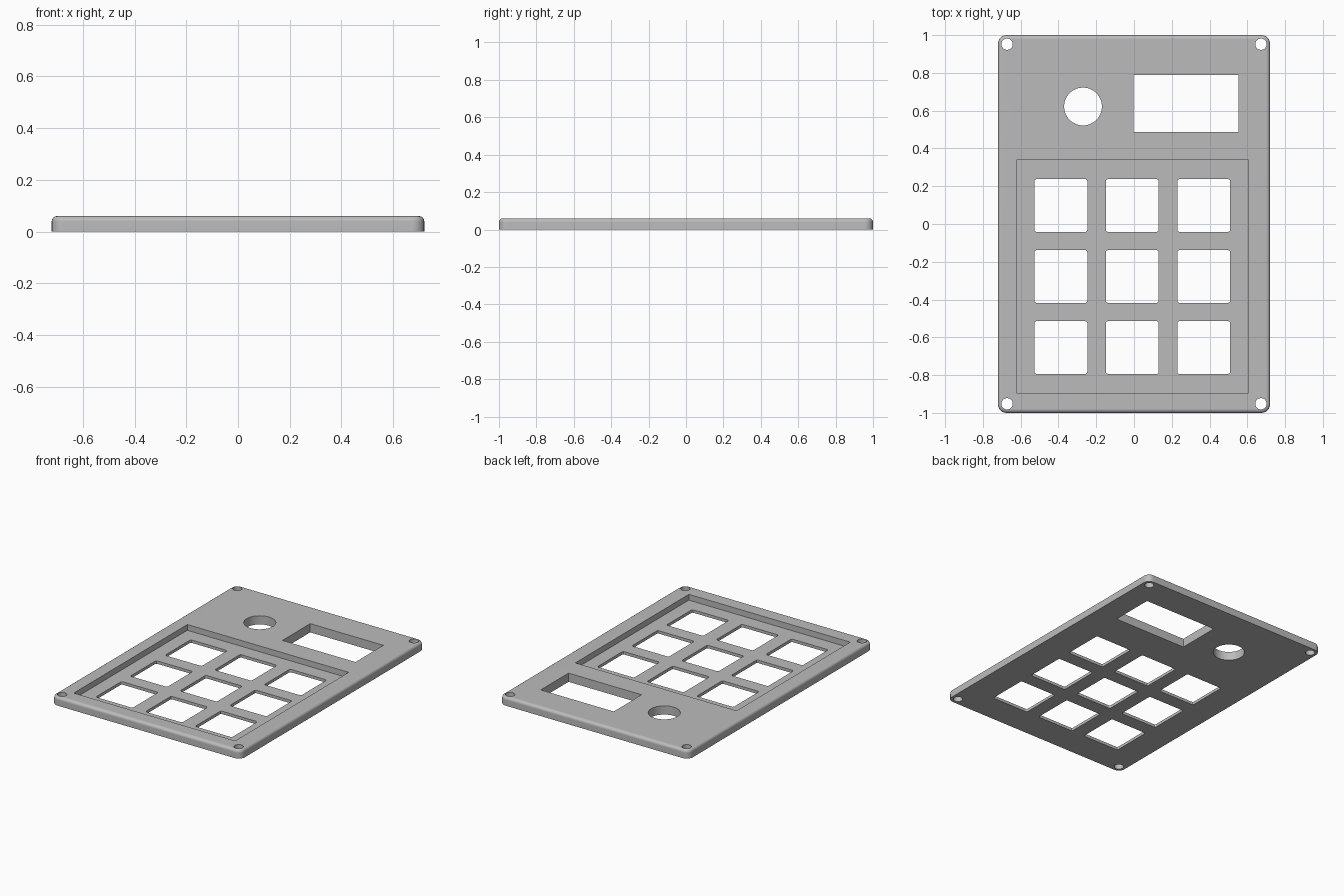
import bpy, bmesh, math

cube = bpy.data.objects.get("Cube")
if cube:
    bpy.data.objects.remove(cube, do_unlink=True)

grey = bpy.data.materials.new("plain grey")
grey.use_nodes = True
COLOUR = (0.5, 0.5, 0.5, 1)
grey.diffuse_color = COLOUR
grey.node_tree.nodes["Principled BSDF"].inputs["Base Color"].default_value = COLOUR

HEIGHT, FLOOR = 0.06, 0.02


def prism(name, x, y, w, d, z0, z1, r=0, seg=5, fillet=0):
    """Upright prism with rounded corners; a full radius makes a cylinder."""
    bm = bmesh.new()
    pts = []
    for i, (sx, sy) in enumerate([(1, 1), (-1, 1), (-1, -1), (1, -1)]):
        for k in range(seg + 1 if r else 1):
            a = math.pi / 2 * (i + k / seg)
            pts.append((x + sx * (w / 2 - r) + r * math.cos(a),
                        y + sy * (d / 2 - r) + r * math.sin(a), z0))
    base = bm.faces.new([bm.verts.new(p) for p in pts])
    bmesh.ops.remove_doubles(bm, verts=bm.verts, dist=1e-5)
    base = bm.faces[:][0]
    ext = bmesh.ops.extrude_face_region(bm, geom=[base], use_keep_orig=True)
    top = [g for g in ext["geom"] if isinstance(g, bmesh.types.BMVert)]
    bmesh.ops.translate(bm, verts=top, vec=(0, 0, z1 - z0))
    bmesh.ops.recalc_face_normals(bm, faces=bm.faces)
    if fillet:
        rim = [e for e in bm.edges if all(v.co.z > z1 - 1e-4 for v in e.verts)]
        bmesh.ops.bevel(bm, geom=rim, offset=fillet, segments=4,
                        profile=0.5, affect='EDGES')
    mesh = bpy.data.meshes.new(name)
    bm.to_mesh(mesh)
    bm.free()
    mesh.materials.append(grey)
    obj = bpy.data.objects.new(name, mesh)
    bpy.context.collection.objects.link(obj)
    return obj


# Base plate with rounded corners and a softened top rim
plate = prism("faceplate", 0, 0, 1.44, 2, 0, HEIGHT, r=0.045, seg=6, fillet=0.02)


def through(name, x, y, w, d, r=0, seg=5):
    return prism(name, x, y, w, d, -0.1, 0.2, r, seg)


# Recessed button area, display window and knob hole
cutters = [
    prism("button_recess_cutter", -0.009, -0.278, 1.228, 1.234, FLOOR, 0.2),
    through("display_cutter", 0.275, 0.638, 0.556, 0.302),
    through("knob_cutter", -0.27, 0.622, 0.2, 0.2, r=0.1, seg=12),
]

# Grid of square button openings
for col in (-1, 0, 1):
    for row in (-1, 0, 1):
        cutters.append(through("button_cutter", -0.009 + col * 0.378,
                               -0.278 + row * 0.376, 0.28, 0.28, r=0.012, seg=3))

# Screw holes in the corners
for sx in (-1, 1):
    for sy in (-1, 1):
        cutters.append(through("screw_cutter", sx * 0.672, sy * 0.952,
                               0.06, 0.06, r=0.03, seg=8))

# Cut every opening, then discard the cutters
bpy.ops.object.select_all(action='DESELECT')
plate.select_set(True)
bpy.context.view_layer.objects.active = plate
for cutter in cutters:
    cutter.hide_render = True
    mod = plate.modifiers.new("cut", 'BOOLEAN')
    mod.operation = 'DIFFERENCE'
    mod.solver = 'EXACT'
    mod.object = cutter
    bpy.ops.object.modifier_apply(modifier=mod.name)
    bpy.data.objects.remove(cutter, do_unlink=True)

# Smooth fillets while keeping broad faces flat
bpy.ops.object.shade_smooth_by_angle(angle=math.radians(30))
weighted = plate.modifiers.new("flat_faces", 'WEIGHTED_NORMAL')
weighted.keep_sharp = True
